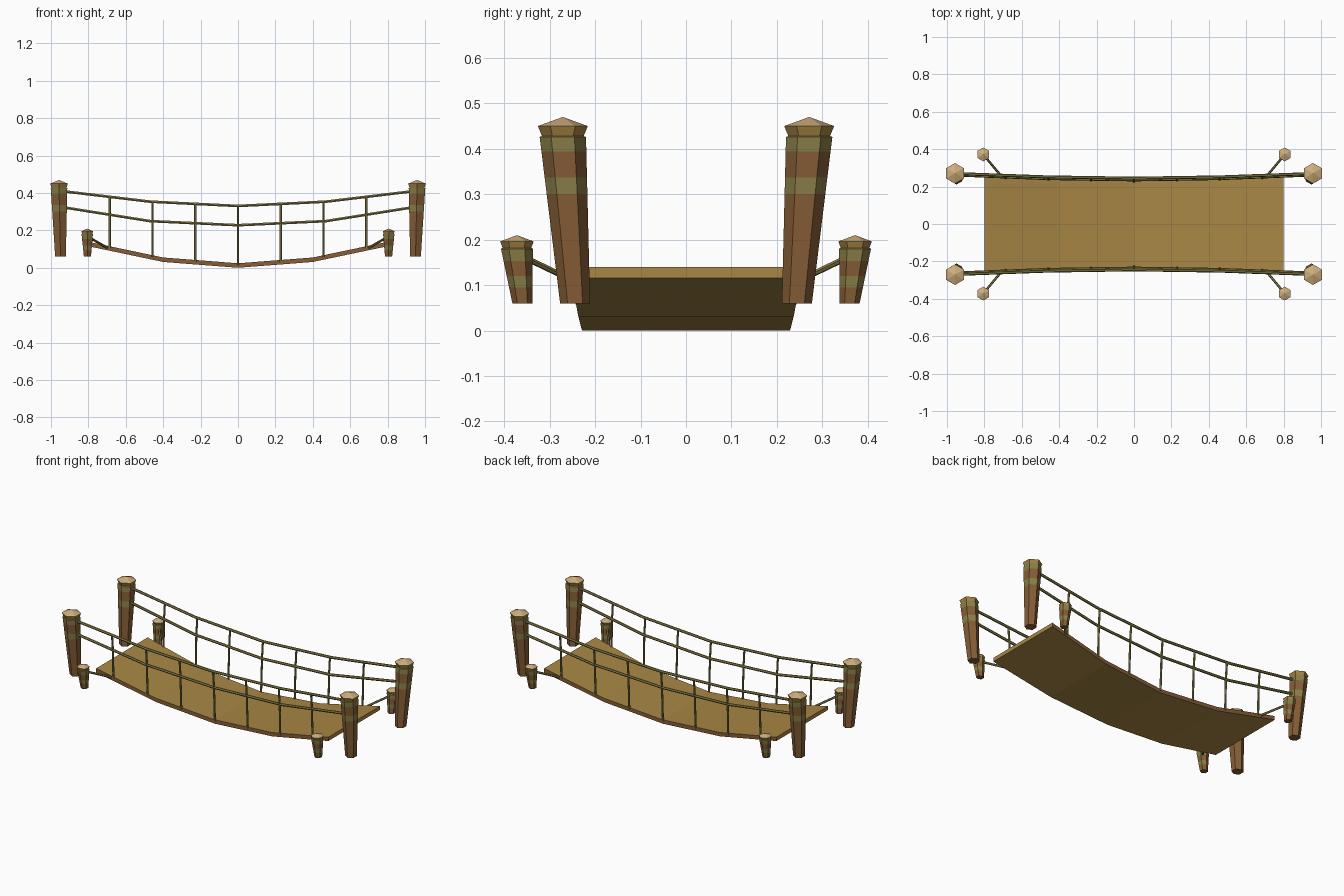
import bpy, bmesh, math
from mathutils import Vector

if "Cube" in bpy.data.objects:
    bpy.data.objects.remove(bpy.data.objects["Cube"])


def material(name, rgb):
    m = bpy.data.materials.new(name)
    lin = [(c / 255 / 12.92) if c < 11 else ((c / 255 + 0.055) / 1.055) ** 2.4 for c in rgb]
    m.diffuse_color = (*lin, 1)
    m.use_nodes = True
    m.node_tree.nodes["Principled BSDF"].inputs["Base Color"].default_value = m.diffuse_color
    return m


WOOD = material("brown wood", (134, 94, 54))
ROPE = material("olive rope", (138, 128, 72))
GOLD = material("golden planks", (168, 135, 68))
PALE = material("pale cut wood", (206, 174, 125))


def finish(bm, name, mats):
    bmesh.ops.recalc_face_normals(bm, faces=bm.faces)
    me = bpy.data.meshes.new(name)
    bm.to_mesh(me)
    bm.free()
    for m in mats:
        me.materials.append(m)
    ob = bpy.data.objects.new(name, me)
    bpy.context.collection.objects.link(ob)
    return ob


def post(name, base, top, r0, r1, bands, cap):
    """Leaning six-sided post: rope bands, flared golden neck, pale pointed cap."""
    base, top = Vector(base), Vector(top)
    h = top.z - base.z
    rings = [(base.z, r0, 0)]                       # height, radius, material above
    for lo, hi in bands:
        for z, m in ((lo, 1), (hi, 0)):
            rings.append((z, r0 + (r1 - r0) * (z - base.z) / h, m))
    rings[-1] = (top.z, r1, 2)
    rings += [(top.z + 0.002, r1 * 0.9, 2), (cap[0], cap[1], 3)]
    bm = bmesh.new()
    prev = None
    for z, r, m in rings:
        c = base.lerp(top, min(1, (z - base.z) / h))
        ring = [bm.verts.new((c.x + r * math.sin(k * math.pi / 3),
                              c.y + r * math.cos(k * math.pi / 3), z)) for k in range(6)]
        if prev is None:
            bm.faces.new(ring)
        else:
            for k in range(6):
                f = bm.faces.new((prev[k], prev[k - 1], ring[k - 1], ring[k]))
                f.material_index = pm
        prev, pm = ring, m
    tip = bm.verts.new((top.x, top.y, cap[2]))
    for k in range(6):
        bm.faces.new((prev[k], prev[k - 1], tip)).material_index = 3
    return finish(bm, name, [WOOD, ROPE, GOLD, PALE])


def rope(name, pts, r=0.008):
    """Thin five-sided rope along a polyline."""
    cu = bpy.data.curves.new(name, 'CURVE')
    cu.dimensions = '3D'
    sp = cu.splines.new('POLY')
    sp.points.add(len(pts) - 1)
    for p, co in zip(sp.points, pts):
        p.co = (*co, 1)
    sp.use_smooth = False
    cu.bevel_depth = r
    cu.bevel_resolution = 1
    cu.use_fill_caps = True
    cu.materials.append(ROPE)
    ob = bpy.data.objects.new(name, cu)
    bpy.context.collection.objects.link(ob)
    return ob


def along(pts, x):
    """Point on a left-to-right polyline at x."""
    for a, b in zip(pts, pts[1:]):
        if a[0] <= x <= b[0]:
            return Vector(a).lerp(Vector(b), (x - a[0]) / (b[0] - a[0]))


def mirrored(half):
    return half + [(-x, y, z) for x, y, z in reversed(half[:-1])]


# sagging deck, narrower in the middle, with brown edges
edge = mirrored([(-0.8, 0.253, 0.14), (-0.4, 0.237, 0.056), (0, 0.229, 0.025)])
bm = bmesh.new()
prev = None
for x, y, z in edge:
    sec = [bm.verts.new(p) for p in ((x, -y, z), (x, y, z), (x, y, z - 0.024), (x, -y, z - 0.024))]
    if prev:
        for k in range(4):
            f = bm.faces.new((prev[k - 1], prev[k], sec[k], sec[k - 1]))
            f.material_index = 1 if k in (0, 2) else 0
    if x in (-0.8, 0.8):
        bm.faces.new(sec)
    prev = sec
bm.verts.ensure_lookup_table()
low = min(v.co.z for v in bm.verts)
bmesh.ops.translate(bm, verts=bm.verts, vec=(0, 0, -low * 0.5))
finish(bm, "deck", [GOLD, WOOD])

# hand ropes: post to post, leaning slightly outward
upper = mirrored([(-0.955, 0.27, 0.412), (-0.47, 0.252, 0.354), (0, 0.245, 0.331)])
lower = mirrored([(-0.955, 0.262, 0.327), (-0.47, 0.243, 0.25), (0, 0.236, 0.228)])

for s, side in ((-1, "front"), (1, "back")):
    flip = lambda p: (p[0], s * p[1], p[2])
    rope(side + "_upper_hand_rope", [flip(p) for p in upper])
    rope(side + "_lower_hand_rope", [flip(p) for p in lower])
    # upright ropes tie the hand ropes to the deck
    for i in range(-3, 4):
        x = i * 0.2285
        foot = along(edge, x) - Vector((0, 0.002, 0.01))
        rope(f"{side}_upright_rope_{i + 4}",
             [flip(along(upper, x)), flip(along(lower, x)), flip(foot)], 0.0065)
    for t, end in ((-1, "left"), (1, "right")):
        post(f"{side}_{end}_tall_post", (t * 0.949, s * 0.244, 0.06), (t * 0.957, s * 0.271, 0.426),
             0.033, 0.051, [(0.30, 0.337), (0.394, 0.426)], (0.45, 0.055, 0.47))
        post(f"{side}_{end}_short_post", (t * 0.805, s * 0.36, 0.06), (t * 0.806, s * 0.372, 0.18),
             0.022, 0.035, [(0.095, 0.12), (0.153, 0.18)], (0.196, 0.037, 0.21))
        # stay rope from the short post to the deck edge
        rope(f"{side}_{end}_stay_rope", [(t * 0.805, s * 0.37, 0.168), (t * 0.70, s * 0.245, 0.108)], 0.0065)
